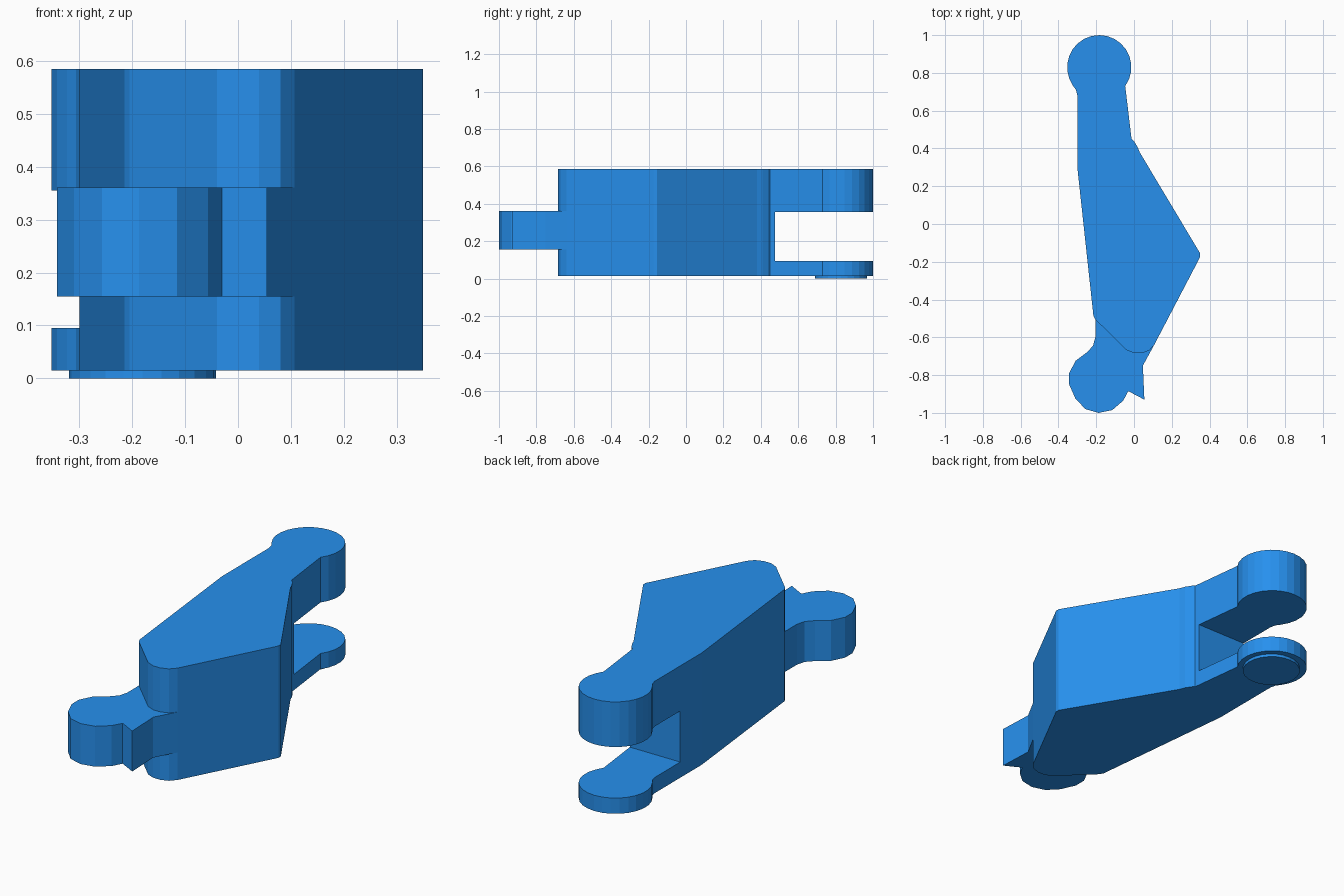
import bpy, bmesh
from math import cos, sin, radians

if "Cube" in bpy.data.objects:
    bpy.data.objects.remove(bpy.data.objects["Cube"])

blue = bpy.data.materials.new("blue")
blue.diffuse_color = (0.02, 0.28, 0.85, 1)
blue.use_nodes = True
blue.node_tree.nodes["Principled BSDF"].inputs["Base Color"].default_value = blue.diffuse_color


def arc(cx, cy, r, a0, a1, n):
    """Points along an arc, angles in degrees."""
    steps = [radians(a0 + (a1 - a0) * i / n) for i in range(n + 1)]
    return [(cx + r * cos(a), cy + r * sin(a)) for a in steps]


def prism(name, outline, z0, z1):
    """Extrude a counter-clockwise outline from z0 to z1."""
    bm = bmesh.new()
    face = bm.faces.new([bm.verts.new((x, y, z0)) for x, y in outline])
    top = bmesh.ops.extrude_face_region(bm, geom=[face], use_keep_orig=True)
    verts = [v for v in top["geom"] if isinstance(v, bmesh.types.BMVert)]
    bmesh.ops.translate(bm, verts=verts, vec=(0, 0, z1 - z0))
    bmesh.ops.recalc_face_normals(bm, faces=bm.faces)
    mesh = bpy.data.meshes.new(name)
    bm.to_mesh(mesh)
    bm.free()
    mesh.materials.append(blue)
    obj = bpy.data.objects.new(name, mesh)
    bpy.context.collection.objects.link(obj)
    return obj


# Link body with the round rear knuckle
body_outline = arc(-0.184, 0.83, 0.17, -36, 215, 18) + [
    (-0.307, 0.71), (-0.30, 0.68), (-0.30, 0.30), (-0.215, -0.485),
    (-0.205, -0.505), (-0.04, -0.667), (0.0, -0.684), (0.04, -0.684),
    (0.08, -0.67), (0.107, -0.64), (0.35, -0.175), (0.35, -0.155),
    (0.03, 0.38), (0.018, 0.41), (0.0, 0.438), (-0.013, 0.45)]
body = prism("link_body", body_outline, 0.015, 0.585)

# Slot splitting the rear knuckle into a fork
slot = prism("slot_cutter", [(-0.6, 0.475), (0.6, 0.475), (0.6, 1.2), (-0.6, 1.2)],
             0.095, 0.355)
slot.hide_render = True
slot.hide_viewport = True
cut = body.modifiers.new("slot", "BOOLEAN")
cut.operation = "DIFFERENCE"
cut.solver = "EXACT"
cut.object = slot

# Front tongue with round end and pointed spur
tongue_outline = [
    (0.05, -0.45), (-0.205, -0.45), (-0.205, -0.60), (-0.217, -0.645),
    (-0.25, -0.68), (-0.31, -0.725), (-0.343, -0.79), (-0.343, -0.85),
    (-0.31, -0.925), (-0.257, -0.98), (-0.187, -1.0), (-0.115, -0.985),
    (-0.057, -0.935), (-0.03, -0.885), (0.055, -0.93), (0.047, -0.75),
    (0.107, -0.64), (0.12, -0.60)]
prism("front_tongue", tongue_outline, 0.155, 0.361)

# Pin head under the fork
prism("pin_head", arc(-0.181, 0.828, 0.139, 0, 345, 23), 0, 0.02)
